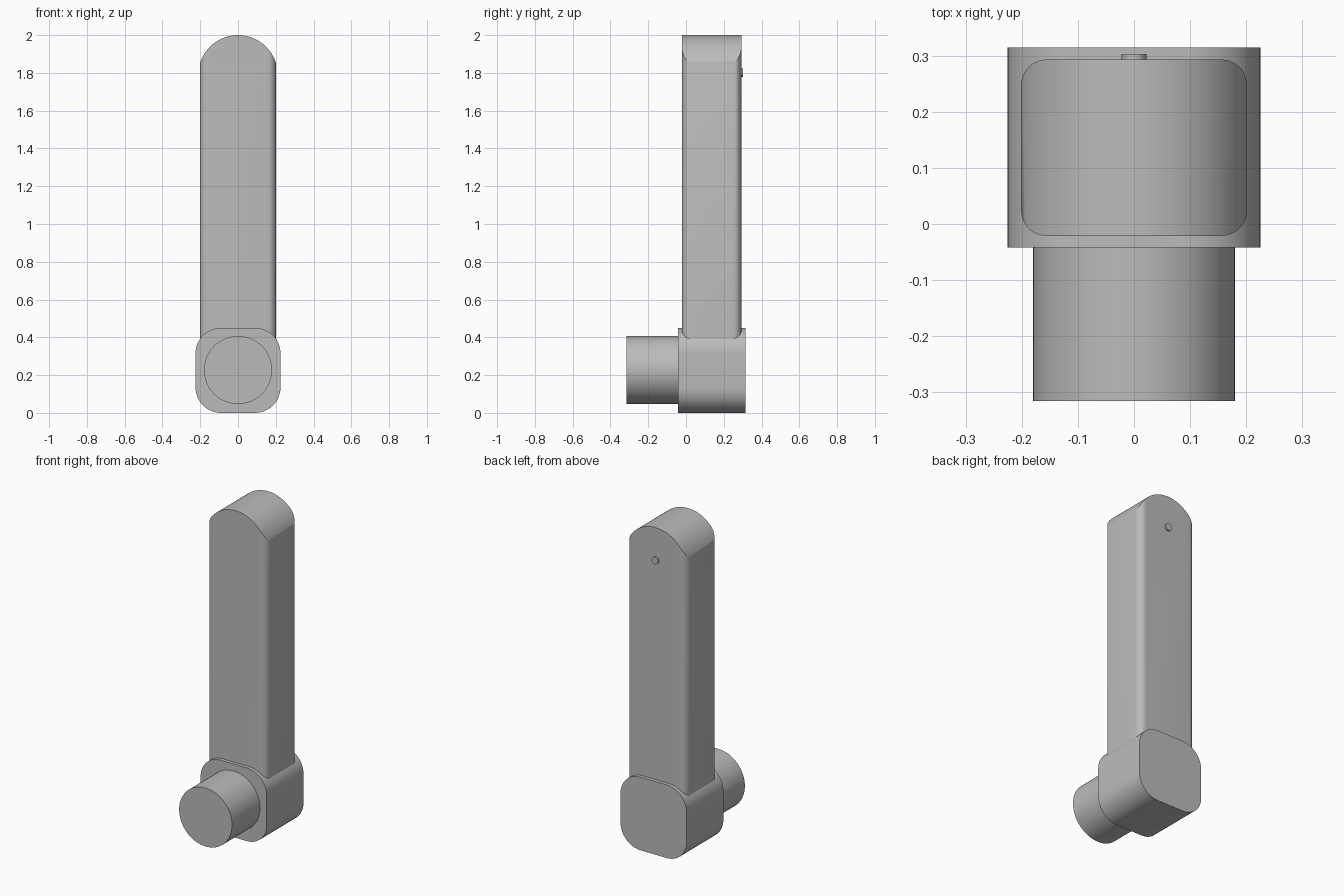
import bpy, bmesh
from math import cos, sin, pi, radians, sqrt
from mathutils import Matrix

cube = bpy.data.objects.get("Cube")
if cube:
    bpy.data.objects.remove(cube, do_unlink=True)

grey = bpy.data.materials.new("plain_grey")
grey.use_nodes = True
colour = (0.5, 0.5, 0.5, 1)
grey.diffuse_color = colour
grey.node_tree.nodes["Principled BSDF"].inputs["Base Color"].default_value = colour


def rounded_rect(hw, hh, r, steps=12):
    """Counter-clockwise outline with round corners, centred on the origin."""
    pts = []
    for i, (sx, sy) in enumerate([(1, 1), (-1, 1), (-1, -1), (1, -1)]):
        for k in range(steps + 1):
            a = (i + k / steps) * pi / 2
            pts.append((sx * (hw - r) + r * cos(a), sy * (hh - r) + r * sin(a)))
    return pts


def circle(r, n=64):
    return [(r * cos(2 * pi * k / n), r * sin(2 * pi * k / n)) for k in range(n)]


def prism(name, outline, start, end, centre, along_y=True):
    """Extrude an outline along y (outline is x, z) or along z (outline is x, y)."""
    bm = bmesh.new()
    cx, cv = centre
    place = (lambda u, v: (cx + u, start, cv + v)) if along_y else (lambda u, v: (cx + u, cv + v, start))
    face = bm.faces.new([bm.verts.new(place(u, v)) for u, v in outline])
    new = bmesh.ops.extrude_face_region(bm, geom=[face])["geom"]
    d = end - start
    bmesh.ops.translate(bm, verts=[g for g in new if isinstance(g, bmesh.types.BMVert)],
                        vec=(0, d, 0) if along_y else (0, 0, d))
    bmesh.ops.recalc_face_normals(bm, faces=bm.faces)
    mesh = bpy.data.meshes.new(name)
    bm.to_mesh(mesh)
    bm.free()
    mesh.materials.append(grey)
    obj = bpy.data.objects.new(name, mesh)
    bpy.context.collection.objects.link(obj)
    return obj


def smooth(obj):
    bpy.ops.object.select_all(action="DESELECT")
    obj.select_set(True)
    bpy.context.view_layer.objects.active = obj
    bpy.ops.object.shade_smooth_by_angle(angle=radians(30))


# Base block and round spindle on its front
base = prism("base_block", rounded_rect(0.225, 0.225, 0.135), -0.042, 0.315, (0, 0.225))
spindle = prism("spindle", circle(0.18), -0.315, -0.04, (0, 0.227))

# Upright arm with soft vertical edges
arm = prism("arm", rounded_rect(0.201, 0.157, 0.045), 0.2, 2.1, (0, 0.136), along_y=False)

# Arched cutter that rounds the top of the arm
radius, mid = 0.21, 1.79
arch = [(radius * cos(pi * k / 48), mid + radius * sin(pi * k / 48)) for k in range(49)]
cutter = prism("arch_cutter", arch + [(-radius, 0.1), (radius, 0.1)], -0.2, 0.5, (0, 0))
cut = arm.modifiers.new("round_top", "BOOLEAN")
cut.operation, cut.solver, cut.object = "INTERSECT", "EXACT", cutter
bpy.context.view_layer.objects.active = arm
bpy.ops.object.modifier_apply(modifier=cut.name)
bpy.data.objects.remove(cutter, do_unlink=True)

# Small pin on the back near the top
pin = prism("pin", circle(0.022, 32), 0.28, 0.303, (0, 1.8))

for part in (base, spindle, arm, pin):
    smooth(part)
